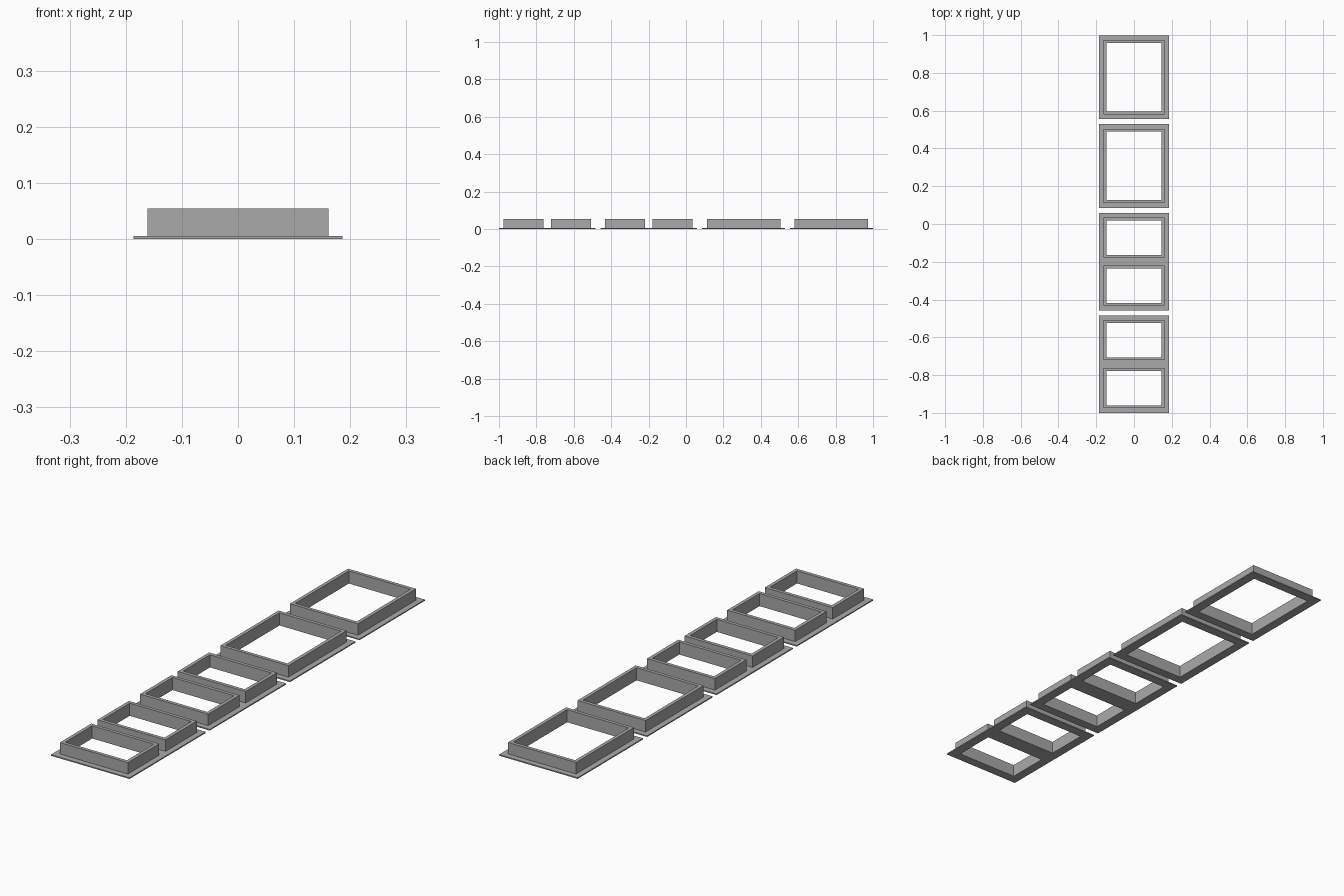
import bpy, bmesh

if "Cube" in bpy.data.objects:
    bpy.data.objects.remove(bpy.data.objects["Cube"], do_unlink=True)

GREY = 0.4
mat = bpy.data.materials.new("plain grey")
mat.use_nodes = True
mat.diffuse_color = (GREY, GREY, GREY, 1)
mat.node_tree.nodes["Principled BSDF"].inputs["Base Color"].default_value = (GREY, GREY, GREY, 1)

PLATE_X, LIP, WALL = 0.186, 0.025, 0.015   # half width, flange lip, collar wall
PLATE_H, TOP = 0.005, 0.054
BIG, SMALL = 0.393, 0.212                  # collar lengths
PAIR_GAP, PANEL_GAP = 0.042, 0.027


def pierced_slab(name, half_x, border, ys, z0, z1):
    """Slab split along ys; every second strip is open in the middle."""
    xs = [-half_x, border - half_x, half_x - border, half_x]
    bm = bmesh.new()
    grid = [[bm.verts.new((x, y, z0)) for x in xs] for y in ys]
    for j in range(len(ys) - 1):
        for i in range(3):
            if i == 1 and j % 2:
                continue
            bm.faces.new((grid[j][i], grid[j][i + 1], grid[j + 1][i + 1], grid[j + 1][i]))
    result = bmesh.ops.extrude_face_region(bm, geom=bm.faces[:])
    for v in result["geom"]:
        if isinstance(v, bmesh.types.BMVert):
            v.co.z = z1
    # The extrusion keeps or drops its source faces; make sure the base is closed
    if not any(all(v.co.z == grid[0][0].co.z for v in f.verts) for f in bm.faces):
        bmesh.ops.holes_fill(bm, edges=[e for e in bm.edges if e.is_boundary])
    bmesh.ops.recalc_face_normals(bm, faces=bm.faces[:])
    mesh = bpy.data.meshes.new(name)
    bm.to_mesh(mesh)
    bm.free()
    mesh.materials.append(mat)
    obj = bpy.data.objects.new(name, mesh)
    bpy.context.collection.objects.link(obj)


# Panels from front to back: two double frames, then two single frames
y = -1.0
for name, collars in (("front_double", [SMALL, SMALL]), ("middle_double", [SMALL, SMALL]),
                      ("middle_single", [BIG]), ("back_single", [BIG])):
    cuts = [y]
    start = y + LIP
    for n, length in enumerate(collars):
        end = start + length
        cuts += [start + WALL, end - WALL]
        # Raised collar around each opening
        pierced_slab(f"{name}_collar_{n + 1}", PLATE_X - LIP, WALL,
                     [start, start + WALL, end - WALL, end], PLATE_H, TOP)
        start = end + PAIR_GAP
    y = end + LIP
    cuts.append(y)
    # Thin flange plate
    pierced_slab(f"{name}_flange", PLATE_X, LIP + WALL, cuts, 0, PLATE_H)
    y += PANEL_GAP
